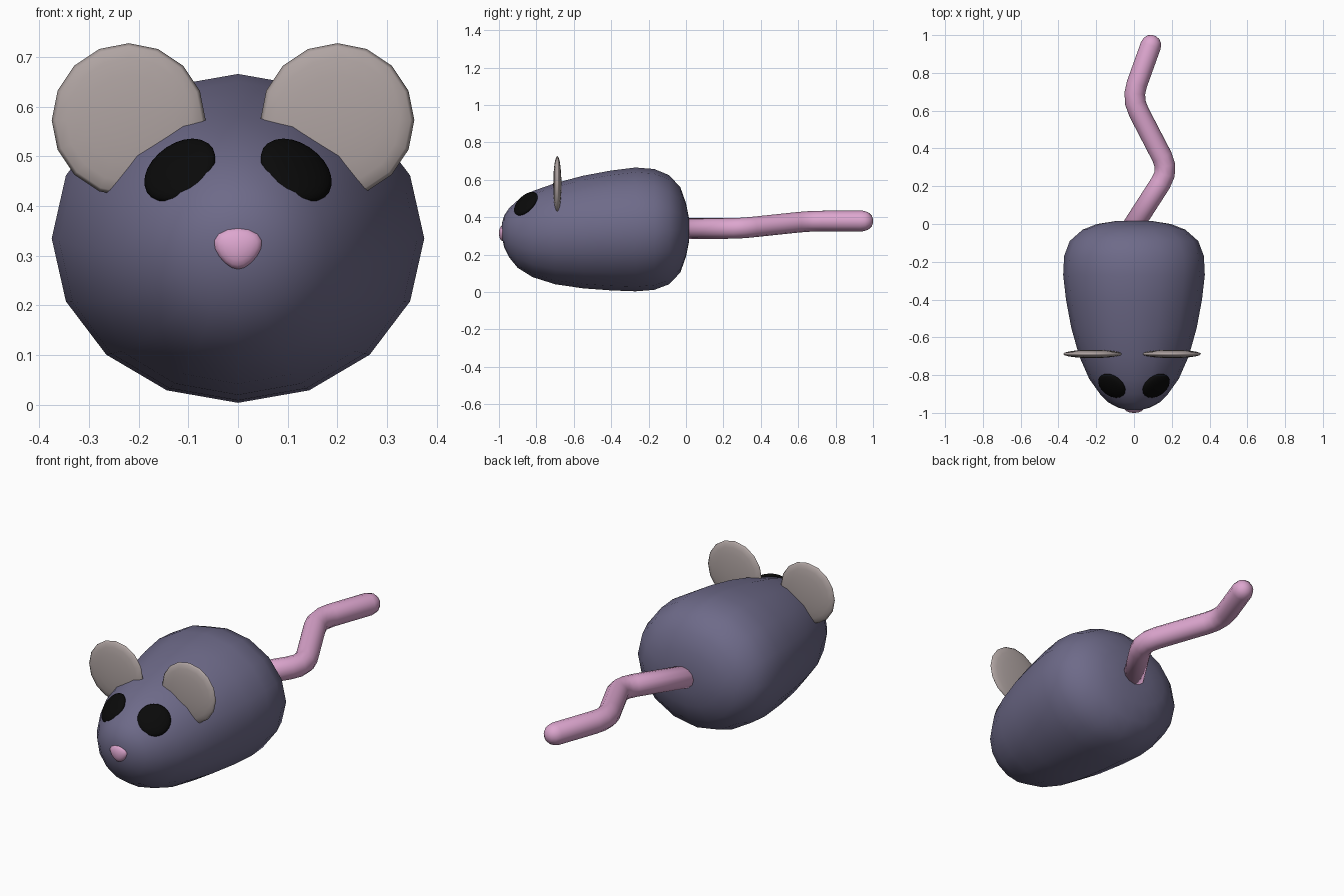
import bpy, bmesh, math
from mathutils import Vector, Matrix

if "Cube" in bpy.data.objects:
    bpy.data.objects.remove(bpy.data.objects["Cube"], do_unlink=True)


def material(name, colour):
    m = bpy.data.materials.new(name)
    m.use_nodes = True
    m.diffuse_color = (*colour, 1)
    bsdf = next(n for n in m.node_tree.nodes if n.type == "BSDF_PRINCIPLED")
    bsdf.inputs["Base Color"].default_value = (*colour, 1)
    return m


slate = material("slate purple", (0.155, 0.145, 0.25))
grey = material("warm grey", (0.43, 0.37, 0.36))
pink = material("pink", (0.72, 0.38, 0.62))
black = material("black", (0.003, 0.003, 0.003))


def finish(bm, name, mat):
    bmesh.ops.recalc_face_normals(bm, faces=bm.faces)
    for f in bm.faces:
        f.smooth = True
    mesh = bpy.data.meshes.new(name)
    bm.to_mesh(mesh)
    bm.free()
    mesh.materials.append(mat)
    obj = bpy.data.objects.new(name, mesh)
    bpy.context.collection.objects.link(obj)
    return obj


def loft(name, rings, mat):
    """Skin a list of closed rings and close both ends."""
    bm = bmesh.new()
    loops = [[bm.verts.new(p) for p in ring] for ring in rings]
    n = len(loops[0])
    for a, b in zip(loops, loops[1:]):
        for i in range(n):
            j = (i + 1) % n
            bm.faces.new((a[i], a[j], b[j], b[i]))
    bm.faces.new(loops[0])
    bm.faces.new(loops[-1])
    return finish(bm, name, mat)


def ellipsoid(name, centre, size, axis, mat, segments=16, rings=10, taper=0):
    """Sphere scaled by size, its pole turned to axis; taper widens its top."""
    bm = bmesh.new()
    bmesh.ops.create_uvsphere(bm, u_segments=segments, v_segments=rings, radius=1)
    turn = Vector(axis).to_track_quat("Z", "Y").to_matrix().to_4x4()
    bm.transform(Matrix.Translation(centre) @ turn @ Matrix.Diagonal((*size, 1)))
    for v in bm.verts:
        v.co.x *= 1 + taper * (v.co.z - centre[2])
    return finish(bm, name, mat)


# Body: y, half width, top z, bottom z
sections = [
    (-0.985, 0.035, 0.365, 0.295), (-0.972, 0.085, 0.41, 0.24),
    (-0.945, 0.135, 0.45, 0.185), (-0.9, 0.18, 0.49, 0.13),
    (-0.82, 0.237, 0.54, 0.08), (-0.7, 0.29, 0.582, 0.042),
    (-0.55, 0.332, 0.622, 0.02), (-0.4, 0.36, 0.65, 0.009),
    (-0.27, 0.375, 0.666, 0.004), (-0.17, 0.37, 0.658, 0.012),
    (-0.09, 0.34, 0.625, 0.042), (-0.03, 0.272, 0.56, 0.105),
    (0.0, 0.195, 0.475, 0.19), (0.015, 0.1, 0.4, 0.265),
]
sides = 16
body_rings = []
for y, w, top, bottom in sections:
    mid, h = (top + bottom) / 2, (top - bottom) / 2
    angles = [math.tau * i / sides for i in range(sides)]
    body_rings.append([(w * math.cos(a), y, mid + h * math.sin(a)) for a in angles])
loft("body", body_rings, slate)

# Ears and eyes
for side, s, ear_x in (("left", 1, 0.2), ("right", -1, -0.22)):
    ellipsoid(side + "_ear", (ear_x, -0.688, 0.573), (0.155, 0.155, 0.022),
              (0, -1, 0), grey)
    ellipsoid(side + "_eye", (s * 0.117, -0.857, 0.472), (0.08, 0.08, 0.024),
              (s * 0.46, -0.63, 0.63), black, 24, 12)

# Nose
ellipsoid("nose", (0, -0.98, 0.315), (0.047, 0.042, 0.02), (0, -1, 0), pink, 16, 10, 7)

# Tail: rounded bends between straight stretches, then a domed tip
bends = [Vector(p) for p in ((-0.05, -0.08, 0.34), (0.185, 0.285, 0.34),
                             (-0.012, 0.665, 0.38), (0.108, 0.998, 0.38))]
radius = 0.055
path = [(bends[0], radius)]
for before, bend, after in zip(bends, bends[1:], bends[2:]):
    p = bend + (before - bend).normalized() * 0.08
    q = bend + (after - bend).normalized() * 0.08
    for t in (0, 0.33, 0.67, 1):
        path.append((p * (1 - t) ** 2 + bend * 2 * t * (1 - t) + q * t * t, radius))
tip_dir = (bends[3] - bends[2]).normalized()
for a in (0, 30, 55, 78):
    a = math.radians(a)
    path.append((bends[3] + tip_dir * radius * (math.sin(a) - 1), radius * math.cos(a)))
tail_rings = []
for i, (p, r) in enumerate(path):
    d = (path[min(i + 1, len(path) - 1)][0] - path[max(i - 1, 0)][0]).normalized()
    across = d.cross(Vector((0, 0, 1))).normalized()
    up = across.cross(d)
    tail_rings.append([p + (across * math.cos(a) + up * math.sin(a)) * r
                       for a in (math.tau * k / 12 for k in range(12))])
loft("tail", tail_rings, pink)
